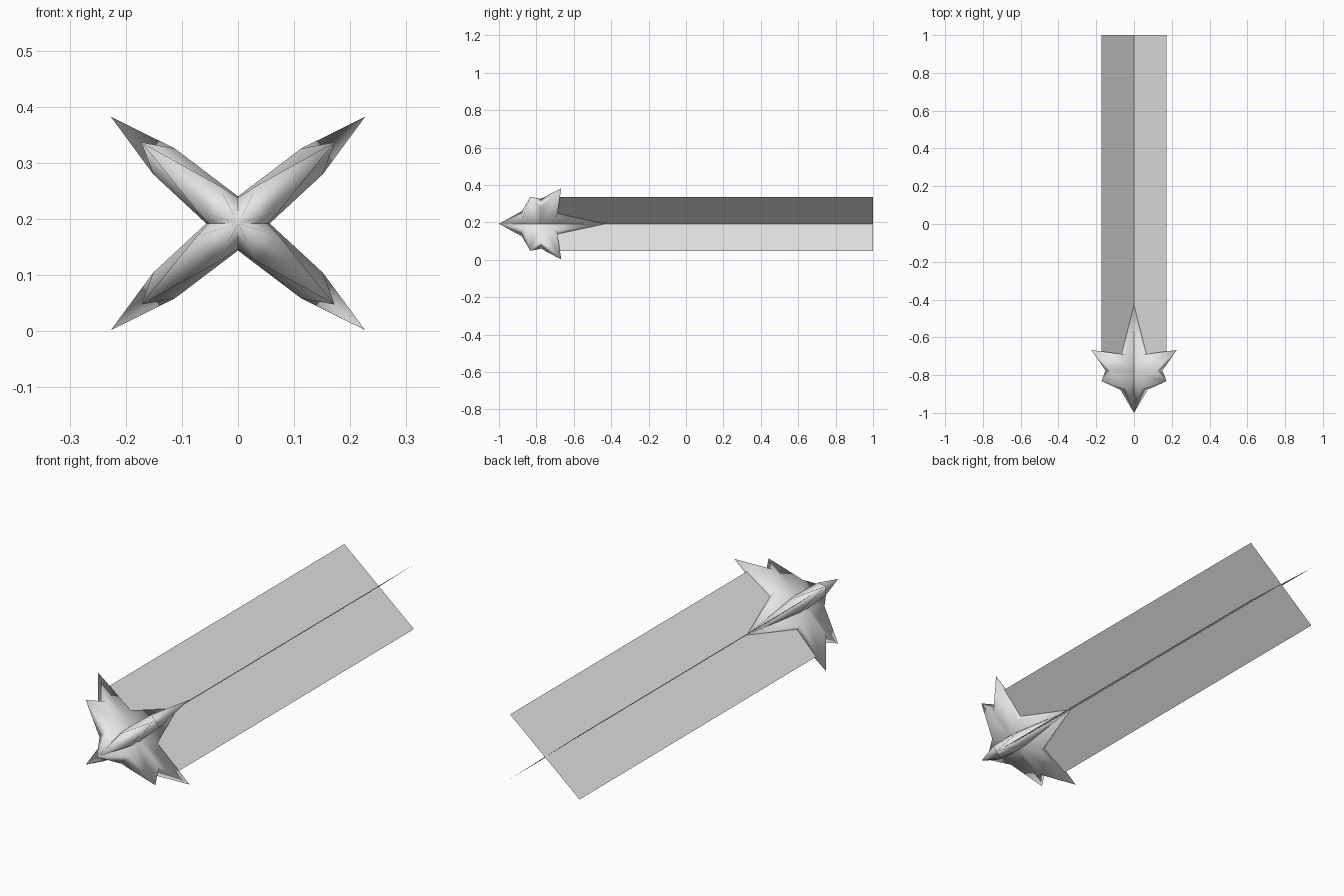
import bpy, bmesh, math

if "Cube" in bpy.data.objects:
    bpy.data.objects.remove(bpy.data.objects["Cube"])

TILT = math.radians(40)      # blades lean 40 degrees from horizontal
AXIS_Z = 0.192               # height of the long axis
HALF_W = 0.225               # half width of the tail vanes

grey = bpy.data.materials.new("light_grey")
grey.diffuse_color = (0.8, 0.8, 0.8, 1)
grey.use_nodes = True
grey.node_tree.nodes["Principled BSDF"].inputs["Base Color"].default_value = grey.diffuse_color


def finish(name, bm, angle, smooth):
    """Turn a bmesh lying in the xy plane into a tilted object."""
    bmesh.ops.recalc_face_normals(bm, faces=bm.faces)
    for f in bm.faces:
        f.smooth = smooth
    me = bpy.data.meshes.new(name)
    bm.to_mesh(me)
    bm.free()
    me.materials.append(grey)
    ob = bpy.data.objects.new(name, me)
    ob.rotation_euler = (0, angle, 0)
    ob.location = (0, 0, AXIS_Z)
    bpy.context.collection.objects.link(ob)


# Half outline of a star blade: (radius, y, half thickness)
HALF = [(0, -1.0, 0), (0.07, -0.877, 0.03), (0.225, -0.832, 0),
        (0.172, -0.775, 0.03), (0.296, -0.667, 0), (0.087, -0.691, 0.03),
        (0, -0.43, 0)]
OUTLINE = HALF + [(-r, y, t) for r, y, t in HALF[-2:0:-1]]


def star_blade(name, angle):
    bm = bmesh.new()
    hub = {s: bm.verts.new((0, -0.78, 0.0385 * s)) for s in (1, -1)}
    ring = []
    for r, y, t in OUTLINE:
        if t:      # notches are thick
            ring.append({s: bm.verts.new((r, y, t * s)) for s in (1, -1)})
        else:      # tips are sharp points
            v = bm.verts.new((r, y, 0))
            ring.append({1: v, -1: v})
    for a, b in zip(ring, ring[1:] + ring[:1]):
        # broad faces fanning out from the hub
        for s in (1, -1):
            bm.faces.new((hub[s], a[s], b[s]))
        # side wall running from a notch to a tip
        bm.faces.new(list(dict.fromkeys((a[1], b[1], b[-1], a[-1]))))
    finish(name, bm, angle, True)


def tail_vane(name, angle):
    bm = bmesh.new()
    # two halves joined along the axis
    rows = [[bm.verts.new((r, y, 0)) for r in (-HALF_W, 0, HALF_W)]
            for y in (-0.7, 1.0)]
    for i in (0, 1):
        bm.faces.new((rows[0][i], rows[0][i + 1], rows[1][i + 1], rows[1][i]))
    finish(name, bm, angle, False)


# Two crossed blades and two crossed vanes
for side, angle in (("left", TILT), ("right", -TILT)):
    star_blade("star_blade_" + side, angle)
    tail_vane("tail_vane_" + side, angle)
